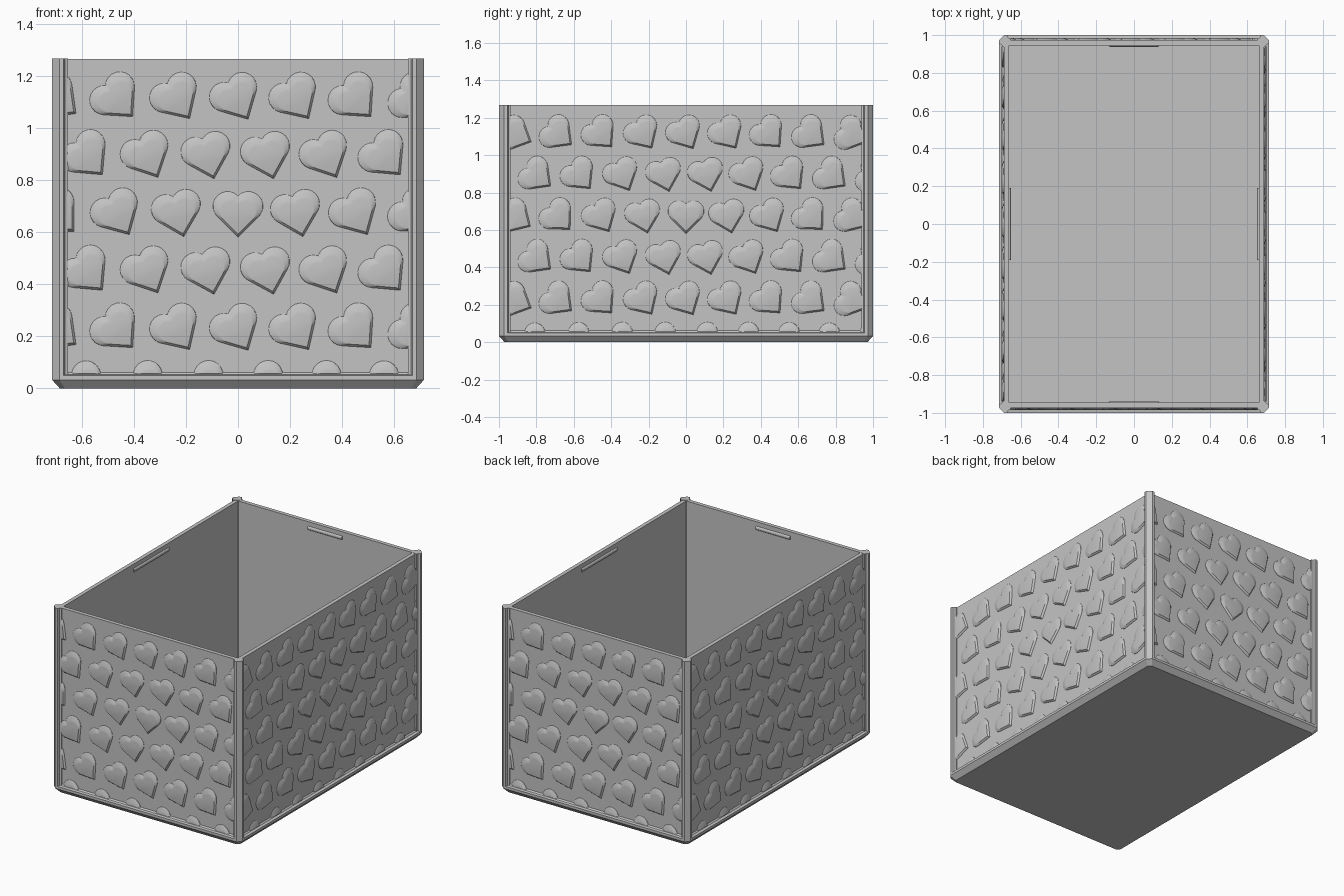
import bpy, bmesh
from math import pi, radians, cos, sin, hypot
from mathutils import Matrix, Vector

cube = bpy.data.objects.get("Cube")
if cube:
    bpy.data.objects.remove(cube, do_unlink=True)

HX, HY, TOP = 0.715, 1.0, 1.267      # outer half sizes and height
WALL, INNER = 0.027, 0.054           # insets of the wall's outer and inner faces
PITCH_Z, MID_Z = 0.222, 0.661        # heart rows

grey = bpy.data.materials.new("plain_grey")
grey.use_nodes = True
grey.diffuse_color = (0.55, 0.55, 0.55, 1)
bsdf = grey.node_tree.nodes["Principled BSDF"]
bsdf.inputs["Base Color"].default_value = (0.55, 0.55, 0.55, 1)
bsdf.inputs["Roughness"].default_value = 0.7


def finish(bm, name, smooth=False):
    bmesh.ops.recalc_face_normals(bm, faces=bm.faces)
    mesh = bpy.data.meshes.new(name)
    bm.to_mesh(mesh)
    bm.free()
    mesh.materials.append(grey)
    obj = bpy.data.objects.new(name, mesh)
    bpy.context.collection.objects.link(obj)
    if smooth:
        bpy.ops.object.select_all(action='DESELECT')
        obj.select_set(True)
        bpy.context.view_layer.objects.active = obj
        bpy.ops.object.shade_smooth_by_angle(angle=radians(25))
    return obj


def loft(bm, rings):
    """Skin a stack of equal point loops and cap both ends."""
    loops = [[bm.verts.new(p) for p in ring] for ring in rings]
    n = len(loops[0])
    for a, b in zip(loops, loops[1:]):
        for i in range(n):
            j = (i + 1) % n
            bm.faces.new((a[i], a[j], b[j], b[i]))
    bm.faces.new(loops[0][::-1])
    bm.faces.new(loops[-1])


def rect_ring(inset, z, cut):
    """Rectangle with cut corners, inset from the outer size."""
    x, y = HX - inset, HY - inset
    return [(x, -y + cut, z), (x, y - cut, z), (x - cut, y, z), (-x + cut, y, z),
            (-x, y - cut, z), (-x, -y + cut, z), (-x + cut, -y, z), (x - cut, -y, z)]


# Box body: chamfered base rim, thin walls, open inside
bm = bmesh.new()
loft(bm, [rect_ring(0.03, 0, 0.02), rect_ring(0, 0.033, 0.028),
          rect_ring(0, 0.05, 0.028), rect_ring(WALL - 0.008, 0.053, 0.01),
          rect_ring(WALL, 0.062, 0.002), rect_ring(WALL, TOP, 0.002),
          rect_ring(INNER, TOP, 0.002), rect_ring(INNER, 0.035, 0.002)])
finish(bm, "box_body")

# Corner posts with a chamfered outer edge and a stepped lip on the panels
POST = [(0.028, 0), (0.045, 0), (0.05, 0.014), (0.062, 0.018), (0.062, 0.03),
        (0.05, 0.05), (0.03, 0.062), (0.018, 0.062), (0.014, 0.05), (0, 0.045), (0, 0.028)]
for sx, side in ((1, "left"), (-1, "right")):
    for sy, end in ((-1, "front"), (1, "back")):
        bm = bmesh.new()
        loft(bm, [[(sx * (HX - a), sy * (HY - b), z) for a, b in POST]
                  for z in (0.04, TOP + 0.002)])
        finish(bm, f"{end}_{side}_post")


def heart_outline(side, steps=10):
    """Tip first, then the right lobe, the notch and the left lobe."""
    r = side / 2
    c = r * cos(pi / 4)
    right = [(c + r * cos(t), c + r * sin(t))
             for t in (-pi / 4 + pi * i / steps for i in range(steps + 1))]
    left = [(-x, y) for x, y in right[-2::-1]]
    return [(0, -2 * c)] + right + left


HEART = heart_outline(0.115)


def add_heart(bm, u, z, angle):
    turn = Matrix.Rotation(angle, 2)
    rings = []
    # steep lower edges, softer slope over the lobes
    for scale, drop, height in ((1, 0, -0.003), (0.97, 0.001, 0.002),
                                (0.76, 0.007, 0.012), (0.68, 0.008, 0.013)):
        ring = []
        for p in HEART:
            q = turn @ Vector((p[0] * scale, p[1] * scale - drop))
            ring.append((u + q.x, -height, z + q.y))
        rings.append(ring)
    loft(bm, rings)


def heart_panel(name, half, depth, pitch, quarter):
    """Staggered hearts, turned further the farther they lie from the middle."""
    bm = bmesh.new()
    for row in range(-3, 3):
        shift = 0.5 if row % 2 else 0
        for col in range(-5, 6):
            u = (col + shift) * pitch
            if abs(u) < half + 0.1:
                v = row * PITCH_Z
                add_heart(bm, u, MID_Z + v, radians(65) * hypot(u, v))
    # Trim at the frame
    for co, no in (((half, 0, 0), (1, 0, 0)), ((-half, 0, 0), (-1, 0, 0)),
                   ((0, 0, 0.058), (0, 0, -1))):
        geom = bm.verts[:] + bm.edges[:] + bm.faces[:]
        bmesh.ops.bisect_plane(bm, geom=geom, plane_co=co, plane_no=no, clear_outer=True)
    bm.transform(Matrix.Rotation(quarter * pi / 2, 4, 'Z')
                 @ Matrix.Translation((0, -(depth - WALL), 0)))
    finish(bm, name + "_hearts", smooth=True)


def catch_bar(name, half, depth, quarter):
    """Half-round ridge inside the wall near the rim."""
    bm = bmesh.new()
    loft(bm, [[(u, -depth + INNER - 0.002 + 0.011 * sin(t), 1.225 + 0.013 * cos(t))
               for t in (pi * i / 6 for i in range(7))] for u in (-half, half)])
    bm.transform(Matrix.Rotation(quarter * pi / 2, 4, 'Z'))
    finish(bm, name + "_catch_bar")


# The four sides, going round from the front
for quarter, name in enumerate(("front", "left", "back", "right")):
    if quarter % 2:
        heart_panel(name, HY - 0.06, HX, 0.225, quarter)
        catch_bar(name, 0.19, HX, quarter)
    else:
        heart_panel(name, HX - 0.06, HY, 0.229, quarter)
        catch_bar(name, 0.13, HY, quarter)
